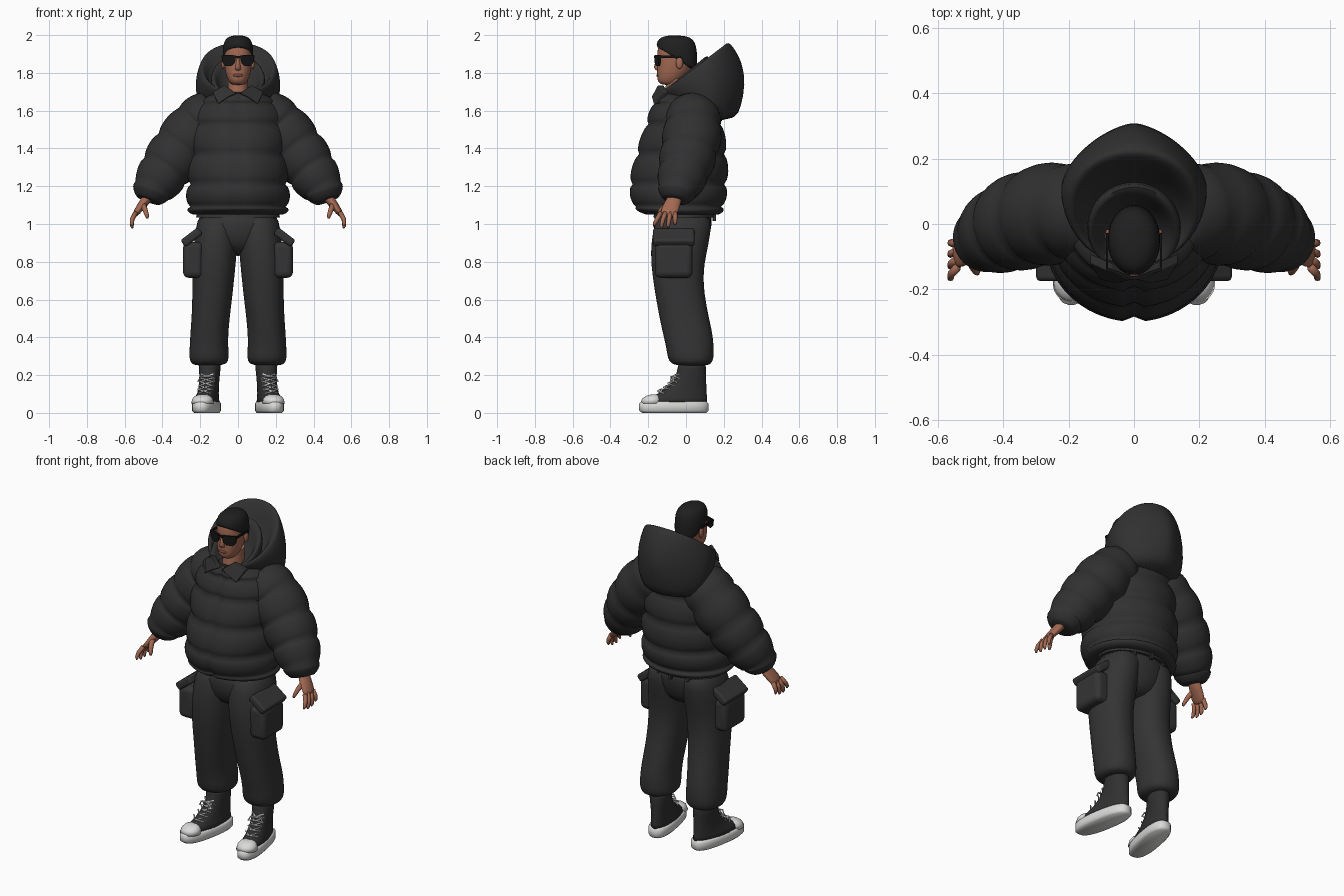
import bpy, bmesh
from math import sin, cos, pi, copysign
from mathutils import Vector, Matrix

if "Cube" in bpy.data.objects:
    bpy.data.objects.remove(bpy.data.objects["Cube"])


def material(name, r, g, b):
    m = bpy.data.materials.new(name)
    m.use_nodes = True
    m.diffuse_color = (r, g, b, 1)
    m.node_tree.nodes["Principled BSDF"].inputs["Base Color"].default_value = (r, g, b, 1)
    return m


JACKET = material("jacket black", .03, .03, .03)
PANTS = material("pants charcoal", .034, .034, .034)
CANVAS = material("shoe canvas", .03, .03, .031)
RUBBER = material("white rubber", .7, .7, .69)
SKIN = material("brown skin", .36, .14, .085)
LIPS = material("lips", .22, .075, .055)
HAIR = material("hair black", .014, .014, .014)
GLASS = material("sunglasses black", .007, .007, .008)


def finish(name, bm, mat, mirror=False, subsurf=0, bevel=0, angle=1.0):
    bmesh.ops.recalc_face_normals(bm, faces=bm.faces)
    me = bpy.data.meshes.new(name)
    bm.to_mesh(me)
    bm.free()
    me.materials.append(mat)
    ob = bpy.data.objects.new(name, me)
    bpy.context.collection.objects.link(ob)
    bpy.ops.object.select_all(action='DESELECT')
    ob.select_set(True)
    bpy.context.view_layer.objects.active = ob
    bpy.ops.object.shade_smooth_by_angle(angle=angle)
    if bevel:
        mod = ob.modifiers.new("bevel", 'BEVEL')
        mod.width, mod.segments = bevel, 4
    if subsurf:
        mod = ob.modifiers.new("soften", 'SUBSURF')
        mod.levels = mod.render_levels = subsurf
    if mirror:
        ob.modifiers.new("mirror", 'MIRROR')
    return ob


def skin(name, rings, mat, xf=Matrix(), **kw):
    """Join a list of equal rings of points with quads and cap both ends."""
    bm = bmesh.new()
    rows = [[bm.verts.new(xf @ Vector(p)) for p in ring] for ring in rings]
    n = len(rows[0])
    for a, b in zip(rows, rows[1:]):
        for i in range(n):
            j = (i + 1) % n
            bm.faces.new((a[i], a[j], b[j], b[i]))
    bm.faces.new(rows[0])
    bm.faces.new(rows[-1])
    return finish(name, bm, mat, **kw)


def oval(yf, zf, yb, zb, rx, cx=0, nf=2, nb=2, notch=0, seg=32):
    """Oval ring from a front point to a back point, with a half width."""
    ring = []
    for i in range(seg):
        a = 2 * pi * i / seg
        s, c = sin(a), cos(a)
        n = nb if c > 0 else nf
        u = copysign(abs(s) ** (2 / n), s)
        v = copysign(abs(c) ** (2 / n), c)
        y = (yf + yb) / 2 + (yb - yf) / 2 * v + (notch if i == seg // 2 else 0)
        ring.append((cx + rx * u, y, (zf + zb) / 2 + (zb - zf) / 2 * v))
    return ring


def level(rows, **kw):
    """Horizontal ovals from rows of z, front, back, half width, centre."""
    return [oval(r[1], r[0], r[2], r[0], r[3], r[4] if len(r) > 4 else 0, **kw) for r in rows]


def tube(rows, seg=12):
    """Rings across a path of x, y, z, radius along y, other radius."""
    pts = [Vector(r[:3]) for r in rows]
    rings = []
    for i, r in enumerate(rows):
        t = (pts[min(i + 1, len(pts) - 1)] - pts[max(i - 1, 0)]).normalized()
        a = (Vector((0, 1, 0)) - t * t.y).normalized()
        b = t.cross(a)
        rings.append([pts[i] + a * r[3] * cos(2 * pi * k / seg) + b * r[4] * sin(2 * pi * k / seg)
                      for k in range(seg)])
    return rings


def puff(rows, swell, steps=7):
    """Fill between stitched rows so that each band swells like padding."""
    out = []
    for a, b in zip(rows, rows[1:]):
        for s in range(steps):
            t = s / steps
            k = 1 + swell * sin(pi * t) ** .6
            r = [p + (q - p) * t for p, q in zip(a, b)]
            out.append(r[:3] + [r[3] * k, r[4] * k])
    return out + [list(rows[-1])]


def box(name, loc, size, mat, rot=0, **kw):
    bm = bmesh.new()
    bmesh.ops.create_cube(bm, size=1, matrix=Matrix.Translation(loc) @ Matrix.Rotation(rot, 4, 'Y')
                          @ Matrix.Diagonal((*size, 1)))
    return finish(name, bm, mat, **kw)


def ball(name, loc, size, mat, **kw):
    bm = bmesh.new()
    bmesh.ops.create_uvsphere(bm, u_segments=16, v_segments=10, radius=1,
                              matrix=Matrix.Translation(loc) @ Matrix.Diagonal((*size, 1)))
    return finish(name, bm, mat, angle=3, **kw)


# Padded jacket body with a zip groove, and sleeves
body = puff([(0, -.02, 1.05, .235, .19), (0, -.04, 1.09, .25, .225), (0, -.042, 1.21, .25, .243),
             (0, -.025, 1.37, .24, .225), (0, -.01, 1.53, .235, .19), (0, 0, 1.64, .2, .165),
             (0, -.01, 1.69, .13, .135)], .1)
skin("jacket_body", [oval(y - ry, z, y + ry, z, rx, notch=.016, seg=48) for x, y, z, rx, ry in body],
     JACKET, angle=2)
arm = [(.11, .03, 1.61, .115), (.21, .04, 1.52, .14), (.31, .02, 1.395, .138),
       (.39, -.01, 1.28, .126), (.455, -.045, 1.18, .1), (.475, -.055, 1.125, .065)]
skin("sleeves", tube(puff([r + (r[3],) for r in arm], .13), 32), JACKET, mirror=True, angle=2)

# Hood lying back: inside, rim, pointed outer shell
skin("hood", [oval(-.08, 1.66, .12, 1.76, .14), oval(-.11, 1.69, .17, 1.89, .165),
              oval(-.125, 1.70, .205, 1.95, .185, nb=2.2), oval(-.13, 1.69, .225, 1.965, .2, nb=2.2),
              oval(-.125, 1.68, .25, 1.94, .213, nb=1.9), oval(-.10, 1.66, .3, 1.86, .228, nb=1.6),
              oval(-.05, 1.60, .317, 1.74, .222, nb=1.5), oval(0, 1.55, .292, 1.62, .195, nb=1.6),
              oval(.03, 1.53, .265, 1.55, .14)], JACKET, subsurf=1, angle=2)

# Rolled collar inside the hood, with two pointed lapels
skin("collar", [oval(-.13, 1.64, .12, 1.72, .135), oval(-.158, 1.665, .135, 1.85, .148),
                oval(-.155, 1.685, .115, 1.905, .138), oval(-.13, 1.68, .085, 1.87, .112),
                oval(-.1, 1.65, .05, 1.72, .09)], JACKET, subsurf=1, angle=2)
lapel = [(.008, -.172, 1.69), (.07, -.15, 1.735), (.135, -.12, 1.70), (.105, -.172, 1.635),
         (.05, -.178, 1.672)]
skin("lapels", [lapel, [(x, y + .03, z) for x, y, z in lapel]], JACKET, mirror=True, bevel=.004)

# Trousers
leg = [(1.07, -.15, .135, .1, .105), (.97, -.175, .135, .115, .112), (.85, -.19, .11, .115, .122),
       (.72, -.178, .085, .112, .13), (.55, -.15, .11, .102, .14), (.43, -.125, .14, .1, .152),
       (.35, -.105, .148, .102, .154), (.29, -.098, .147, .106, .153), (.26, -.08, .135, .096, .153),
       (.25, -.04, .11, .06, .16)]
skin("trouser_legs", level(leg, nf=2.2, nb=2.2), PANTS, mirror=True, subsurf=1, angle=2)
skin("trouser_hips", level([(1.09, -.16, .14, .2), (1.0, -.178, .14, .22), (.9, -.165, .118, .2),
                            (.83, -.1, .07, .1)]), PANTS, subsurf=1, angle=2)
skin("waistband", level([(1.085, -.165, .148, .212), (1.035, -.172, .15, .222)]), PANTS)
for x in (-.1, 0, .1):
    box("belt_loop", (x, .15 - x * x * 3, 1.05), (.02, .02, .07), PANTS, bevel=.004)
box("cargo_pockets", (.238, -.065, .81), (.105, .2, .19), PANTS, mirror=True, bevel=.03)
box("pocket_flaps", (.246, -.065, .93), (.115, .22, .045), PANTS, rot=.65, mirror=True, bevel=.014)

# High-top shoes, toes turned out
foot = Matrix.Translation((.155, 0, 0)) @ Matrix.Rotation(.18, 4, 'Z')
shoe = dict(xf=foot, mirror=True)
skin("shoe_soles", level([(0, -.235, .11, .056), (.012, -.252, .12, .066), (.05, -.252, .12, .066),
                          (.06, -.24, .11, .058)], nf=2.4, nb=2.6), RUBBER, **shoe)
skin("shoe_uppers", level([(.05, -.232, .114, .061), (.08, -.2, .113, .057), (.105, -.145, .111, .052),
                           (.15, -.085, .109, .05), (.2, -.052, .108, .053), (.235, -.045, .108, .056),
                           (.27, -.035, .1, .054)], nf=2.3), CANVAS, angle=2, **shoe)
skin("toe_caps", level([(.05, -.246, -.125, .06), (.075, -.235, -.13, .054), (.09, -.215, -.14, .042),
                        (.097, -.19, -.15, .02)]), RUBBER, angle=2, **shoe)
for i in range(5):
    z, y = .108 + .02 * i, (-.15, -.118, -.094, -.08, -.066)[i]
    for s in (-1, 1):
        lace = [(-.036 * s, y + .026, z - .006, .004, .004), (0, y - .003, z + .008, .004, .004),
                (.036 * s, y + .024, z + .018, .004, .004)]
        skin("shoe_laces", tube(lace, 6), RUBBER, **shoe)
for s in (-1, 1):
    loop = [(0, -.068, .19, .004, .004), (.03 * s, -.075, .192, .004, .004),
            (.045 * s, -.072, .165, .004, .004)]
    skin("lace_bows", tube(loop, 6), RUBBER, **shoe)

# Hands
palm = [(.465, -.048, 1.16, .034, .03), (.5, -.07, 1.11, .044, .025), (.535, -.09, 1.065, .047, .019),
        (.55, -.095, 1.04, .04, .012)]
skin("palms", tube(palm, 16), SKIN, mirror=True, subsurf=1, angle=2)
for i, reach in enumerate((.995, .98, .978, .99)):
    y = -.058 - .025 * i
    finger = [(.542, y, 1.06, .013, .013), (.56, y - .007 * i, 1.025, .012, .012),
              (.562, y - .011 * i, reach + .012, .01, .01), (.558, y - .012 * i, reach, .005, .005)]
    skin("fingers", tube(finger, 8), SKIN, mirror=True, angle=2)
thumb = [(.505, -.09, 1.11, .017, .017), (.492, -.13, 1.075, .014, .014), (.482, -.147, 1.045, .011, .011),
         (.479, -.152, 1.03, .006, .006)]
skin("thumbs", tube(thumb, 8), SKIN, mirror=True, angle=2)

# Head, neck and face
skin("head", level([(1.735, -.125, -.05, .03), (1.75, -.15, -.03, .046), (1.78, -.153, 0, .061),
                    (1.82, -.153, .03, .071), (1.87, -.151, .045, .075), (1.92, -.153, .05, .076),
                    (1.96, -.14, .045, .07), (1.985, -.11, .02, .05), (1.993, -.08, -.02, .02)],
                   nf=2.2), SKIN, subsurf=1, angle=2)
skin("neck", level([(1.62, -.12, .03, .065), (1.69, -.115, .03, .056), (1.77, -.1, .03, .052)]), SKIN)
skin("hair", [oval(-.15, 1.935, .05, 1.80, .075), oval(-.156, 1.94, .058, 1.82, .081, nf=2.2),
              oval(-.156, 1.958, .06, 1.88, .081), oval(-.145, 1.979, .056, 1.94, .077),
              oval(-.122, 1.993, .04, 1.978, .06), oval(-.08, 2.0, 0, 1.997, .03)],
     HAIR, subsurf=1, angle=2)
ball("ears", (.079, -.035, 1.852), (.01, .019, .031), SKIN, mirror=True)
skin("nose", level([(1.875, -.157, -.13, .008), (1.83, -.17, -.13, .014), (1.818, -.163, -.13, .017),
                    (1.812, -.152, -.13, .01)], seg=12), SKIN, angle=2)
ball("lips", (0, -.15, 1.787), (.027, .007, .008), LIPS)

# Sunglasses
lens = [(.01, 1.893), (.086, 1.895), (.083, 1.855), (.066, 1.836), (.032, 1.838), (.016, 1.855)]
skin("lenses", [[(x, y + .35 * x, z) for x, z in lens] for y in (-.172, -.162)], GLASS, mirror=True)
box("glasses_bridge", (0, -.165, 1.885), (.03, .01, .011), GLASS)
box("glasses_temples", (.083, -.085, 1.886), (.007, .115, .012), GLASS, mirror=True)
